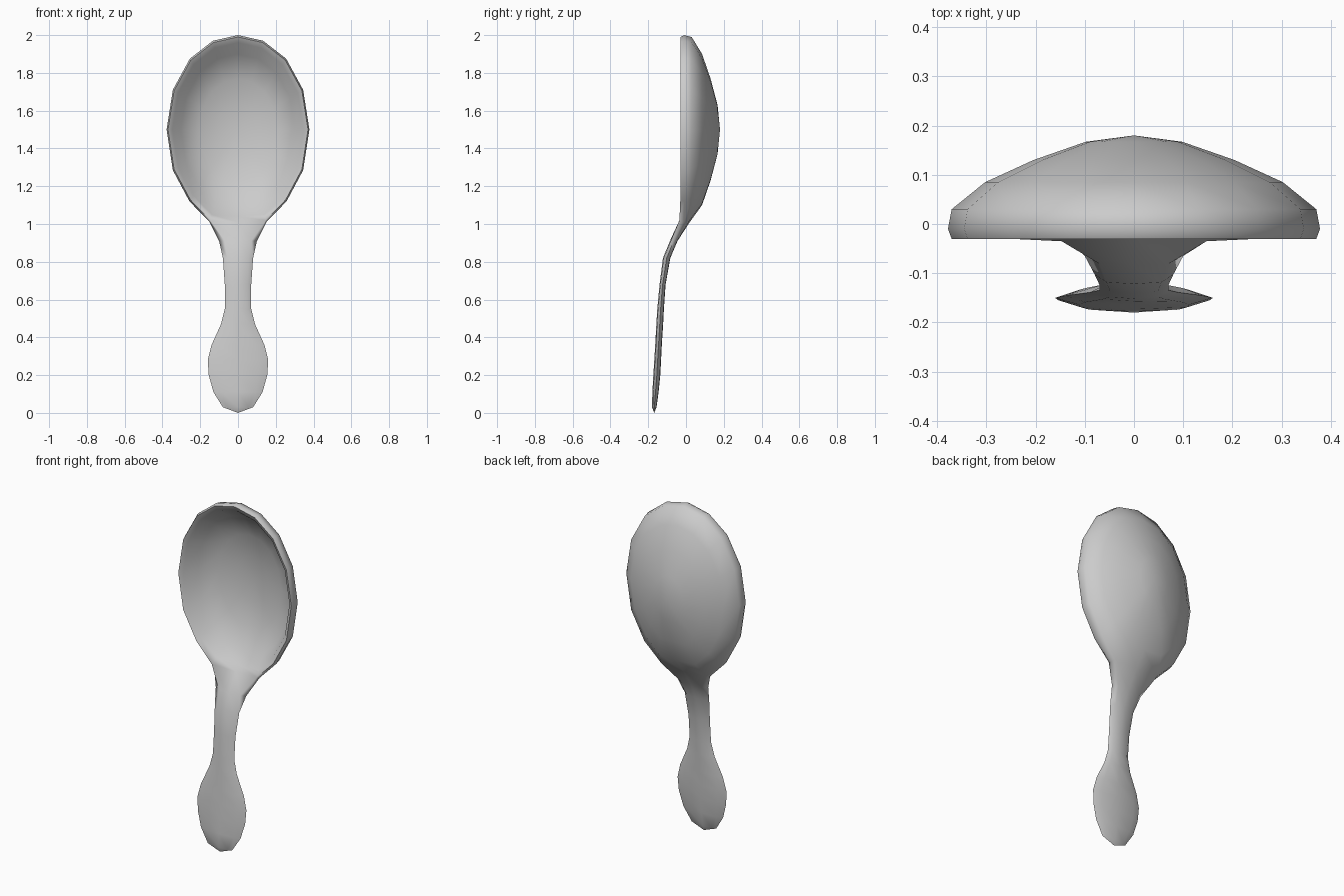
import bpy, bmesh, math

cube = bpy.data.objects.get("Cube")
if cube:
    bpy.data.objects.remove(cube)

metal = bpy.data.materials.new("plain grey")
metal.use_nodes = True
GREY = (0.6, 0.6, 0.6, 1)
metal.diffuse_color = GREY
metal.node_tree.nodes["Principled BSDF"].inputs["Base Color"].default_value = GREY

bm = bmesh.new()
CENTRE = 1.5
N = 16
# Right half of the bowl outline, bottom to top
half = [(0, 1.0), (.15, 1.01), (.257, 1.12), (.345, 1.285), (.378, 1.5),
        (.345, 1.71), (.255, 1.875), (.133, 1.97), (0, 2.0)]
outline = half + [(-x, z) for x, z in half[-2:0:-1]]


def ring(scale, y, low=None, side=None):
    """Scaled copy of the outline; low and side set y where the handle joins."""
    ys = [y] * N
    if low is not None:
        ys[0], ys[1], ys[-1] = low, side, side
    return [bm.verts.new((x * scale, ys[i], CENTRE + (z - CENTRE) * scale))
            for i, (x, z) in enumerate(outline)]


def strip(a, b, skip=()):
    n = len(a)
    for i in range(n):
        if i not in skip:
            j = (i + 1) % n
            bm.faces.new((a[i], a[j], b[j], b[i]))


def fan(loop, point):
    tip = bm.verts.new(point)
    for i in range(len(loop)):
        bm.faces.new((loop[i], loop[(i + 1) % len(loop)], tip))


# Bowl: hollow front, rim and rounded back
hollow = [ring(.27, .138), ring(.54, .112), ring(.8, .062, .055, .055),
          ring(.92, -.015, .01, .0)]
front = ring(.98, -.03, -.02, -.035)
edge = ring(1, -.01, -.0, -.012)
back = ring(.98, .03, .02, .02)
shell = [ring(.8, .085), ring(.54, .13), ring(.26, .167)]
neck = (0, N - 1)
layers = hollow + [front]
for a, b in zip(layers, layers[1:]):
    strip(a, b)
strip(front, edge, neck)
strip(edge, back, neck)
layers = [back] + shell
for a, b in zip(layers, layers[1:]):
    strip(a, b)
fan(hollow[0], (0, .146, CENTRE))
fan(shell[-1], (0, .18, CENTRE))
# The unused edge point lies inside the neck
bm.verts.remove(edge[0])

# Handle: eight-sided sections running down from the neck
loop = [front[-1], front[0], front[1], edge[1], back[1], back[0], back[-1], edge[-1]]
stations = [(.91, .1, -.085, -.045), (.82, .08, -.122, -.083), (.68, .07, -.14, -.108),
            (.55, .07, -.152, -.117), (.47, .09, -.157, -.121), (.36, .14, -.163, -.128),
            (.28, .16, -.168, -.132), (.2, .155, -.173, -.136), (.11, .13, -.178, -.145),
            (.03, .08, -.18, -.156)]
for z, w, yf, yb in stations:
    m, k = (yf + yb) / 2, .7 * w
    section = [(-k, yf + .004), (0, yf), (k, yf + .004), (w, m),
               (k, yb - .002), (0, yb), (-k, yb - .002), (-w, m)]
    new = [bm.verts.new((x, y, z)) for x, y in section]
    strip(loop, new)
    loop = new
fan(loop, (0, -.168, 0))

bmesh.ops.recalc_face_normals(bm, faces=bm.faces)
mesh = bpy.data.meshes.new("spoon")
bm.to_mesh(mesh)
bm.free()
mesh.materials.append(metal)
spoon = bpy.data.objects.new("spoon", mesh)
bpy.context.collection.objects.link(spoon)
bpy.context.view_layer.objects.active = spoon
spoon.select_set(True)
bpy.ops.object.shade_smooth_by_angle(angle=math.radians(80))
